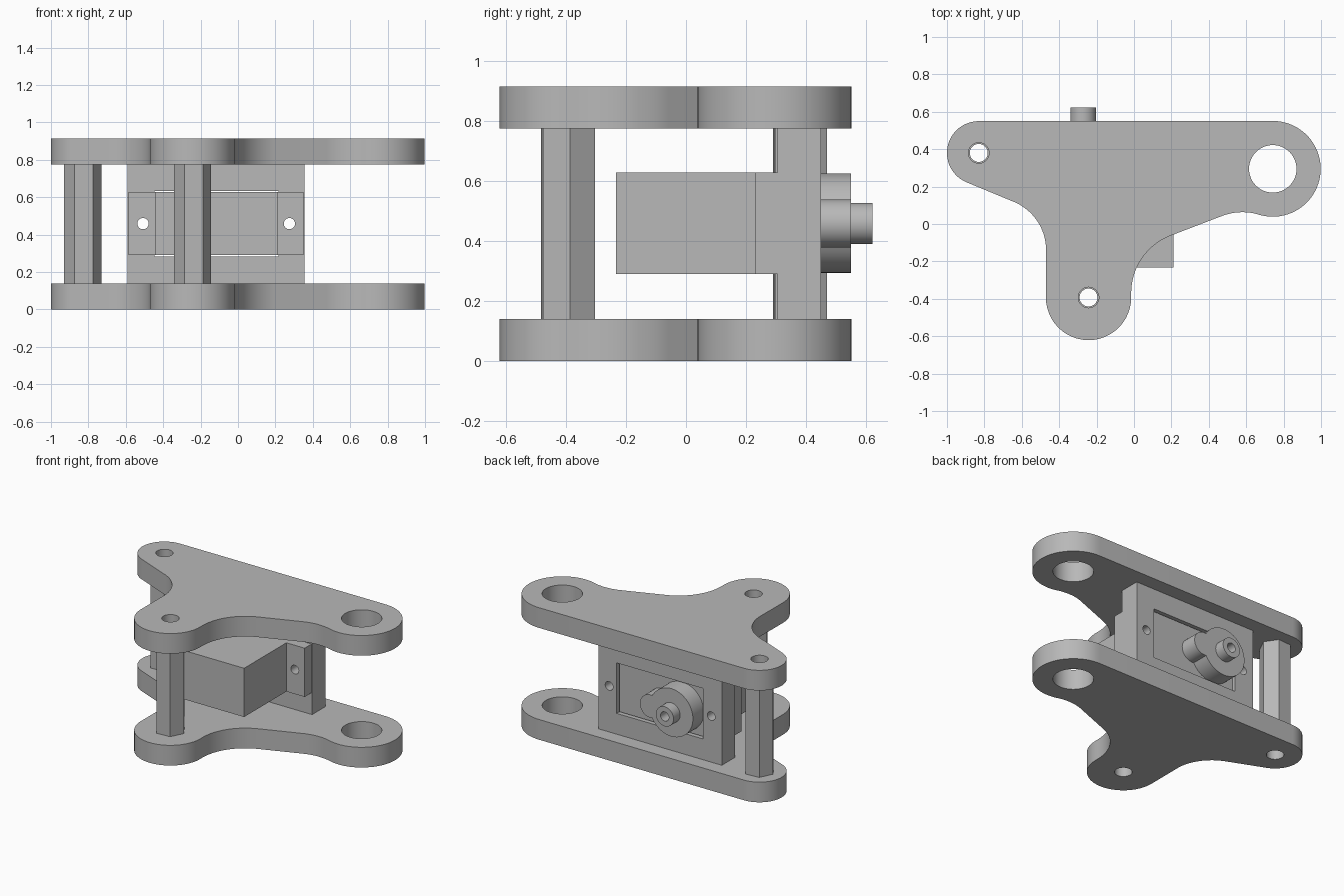
import bpy, bmesh
from math import cos, sin, radians

cube = bpy.data.objects.get("Cube")
if cube:
    bpy.data.objects.remove(cube, do_unlink=True)

gray = bpy.data.materials.new("plain_gray")
gray.use_nodes = True
gray.diffuse_color = (0.48, 0.48, 0.48, 1)
gray.node_tree.nodes["Principled BSDF"].inputs["Base Color"].default_value = (0.48, 0.48, 0.48, 1)


def arc(cx, cy, r, start, end, steps=24):
    """Points along an arc, both ends included, angles in degrees."""
    angles = [radians(start + (end - start) * i / steps) for i in range(steps + 1)]
    return [(cx + r * cos(a), cy + r * sin(a)) for a in angles]


def circle(cx, cy, r, sides=48, turn=0):
    return arc(cx, cy, r, turn, turn + 360, sides)[:-1]


def rect(x0, x1, y0, y1):
    return [(x0, y0), (x1, y0), (x1, y1), (x0, y1)]


def extrude(name, loops, lo, hi, along_y=False):
    """Solid from an outline plus hole loops, pushed from lo to hi along z or y."""
    curve = bpy.data.curves.new(name + "_profile", 'CURVE')
    curve.dimensions = '2D'
    curve.fill_mode = 'BOTH'
    curve.extrude = (hi - lo) / 2
    for loop in loops:
        spline = curve.splines.new('POLY')
        spline.points.add(len(loop) - 1)
        for point, (x, y) in zip(spline.points, loop):
            point.co = (x, y, 0, 1)
        spline.use_cyclic_u = True
    helper = bpy.data.objects.new(name + "_helper", curve)
    bpy.context.collection.objects.link(helper)
    bpy.context.view_layer.update()
    graph = bpy.context.evaluated_depsgraph_get()
    mesh = bpy.data.meshes.new_from_object(helper.evaluated_get(graph))
    bpy.data.objects.remove(helper, do_unlink=True)
    bpy.data.curves.remove(curve)

    bm = bmesh.new()
    bm.from_mesh(mesh)
    for v in bm.verts:
        x, y, z = v.co
        z += (lo + hi) / 2
        v.co = (x, z, y) if along_y else (x, y, z)
    bmesh.ops.remove_doubles(bm, verts=bm.verts, dist=0.0002)
    bmesh.ops.recalc_face_normals(bm, faces=bm.faces)
    bm.to_mesh(mesh)
    bm.free()
    mesh.name = name
    mesh.materials.clear()
    mesh.materials.append(gray)
    obj = bpy.data.objects.new(name, mesh)
    bpy.context.collection.objects.link(obj)
    bpy.ops.object.select_all(action='DESELECT')
    obj.select_set(True)
    bpy.context.view_layer.objects.active = obj
    bpy.ops.object.shade_smooth_by_angle(angle=radians(30))
    return obj


# Three-lobed side plates with filleted necks
left_post, front_post = (-0.83, 0.38), (-0.243, -0.393)
pivot = (0.742, 0.295)
outline = (arc(*left_post, 0.17, 90, 248)
           + arc(-0.75, -0.14, 0.28, 69, 0)
           + arc(*front_post, 0.228, 180, 360)
           + arc(0.315, -0.37, 0.33, 180, 110)
           + arc(0.58, -0.247, 0.31, 110, 73.6)
           + arc(*pivot, 0.256, 253.6, 450, 40))
holes = [circle(*left_post, 0.055), circle(*front_post, 0.055), circle(*pivot, 0.127)]
for name, base in (("bottom_plate", 0), ("top_plate", 0.775)):
    extrude(name, [outline] + holes, base, base + 0.14)

# Hollow hexagonal spacers between the plates
for name, post in (("left_spacer", left_post), ("front_spacer", front_post)):
    extrude(name, [circle(*post, 0.1, 6, 4), circle(*post, 0.048)], 0.14, 0.775)

# Mounting plate with a window and two screw holes
mid_z = 0.459
screws = (-0.508, 0.275)
extrude("mount_plate", [rect(-0.59, 0.355, 0.14, 0.775), rect(-0.446, 0.216, 0.284, 0.634)]
        + [circle(x, mid_z, 0.03) for x in screws], 0.305, 0.45, True)

# Motor body and its two screw ears
extrude("motor_body", [rect(-0.44, 0.21, 0.29, 0.628)], -0.233, 0.43, True)
for name, x0, x1, screw in (("ear_right", -0.585, -0.44, screws[0]),
                            ("ear_left", 0.21, 0.35, screws[1])):
    extrude(name, [rect(x0, x1, 0.29, 0.628), circle(screw, mid_z, 0.03)], 0.23, 0.305, True)

# Gear housing: a large disc merged with a small lobe, then the hollow shaft
shaft_x = -0.272
housing = (arc(shaft_x, mid_z, 0.166, 28.5, 331.5, 48)
           + arc(shaft_x + 0.16, mid_z, 0.08, -100.8, 100.8))
extrude("gear_housing", [housing], 0.43, 0.55, True)
extrude("output_shaft", [circle(shaft_x, mid_z, 0.068), circle(shaft_x, mid_z, 0.032)],
        0.55, 0.622, True)
